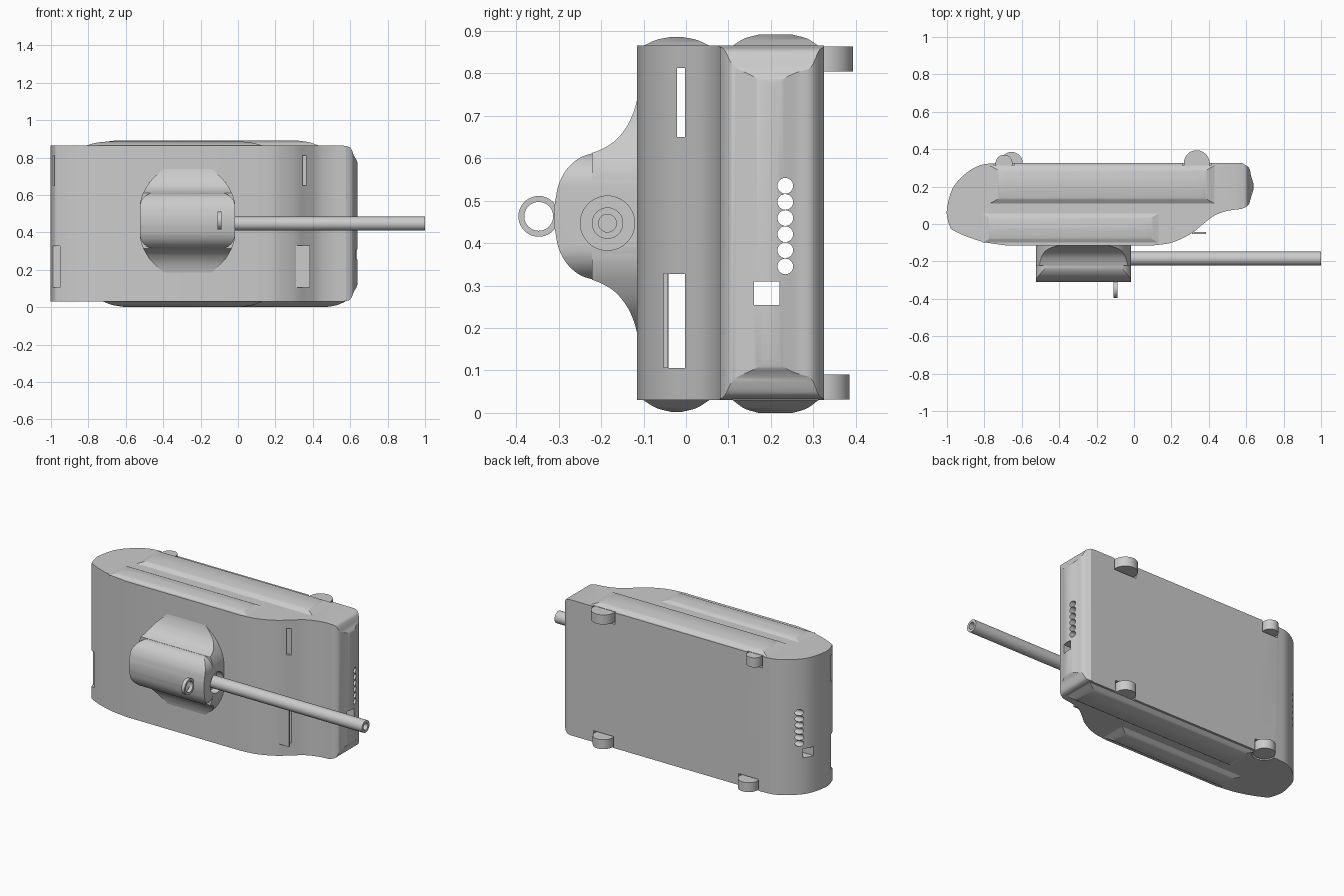
import bpy, bmesh, math
from mathutils import Vector

cube = bpy.data.objects.get("Cube")
if cube:
    bpy.data.objects.remove(cube, do_unlink=True)


def spline(pts, n=6):
    """Smooth open run through a few points."""
    p = [Vector(q) for q in pts]
    p = [2 * p[0] - p[1]] + p + [2 * p[-1] - p[-2]]
    out = []
    for a, b, c, d in zip(p, p[1:], p[2:], p[3:]):
        for i in range(n):
            t = i / n
            out.append(0.5 * (2 * b + (c - a) * t + (2 * a - 5 * b + 4 * c - d) * t ** 2
                              + (3 * b - a - 3 * c + d) * t ** 3))
    return out + [p[-2]]


def circle(cx, cy, r, n=40):
    return [(cx + r * math.cos(2 * math.pi * i / n), cy + r * math.sin(2 * math.pi * i / n))
            for i in range(n)]


def rect(x0, x1, y0, y1):
    return [(x0, y0), (x1, y0), (x1, y1), (x0, y1)]


def prism(name, pts, axis, lo, hi):
    """Extrude a closed 2D outline along one world axis."""
    place = {"X": lambda p, h: (h, p[0], p[1]),
             "Y": lambda p, h: (p[0], h, p[1]),
             "Z": lambda p, h: (p[0], p[1], h)}[axis]
    bm = bmesh.new()
    ends = [[bm.verts.new(place(p, h)) for p in pts] for h in (lo, hi)]
    for loop in ends:
        bm.faces.new(loop)
    for i in range(len(pts)):
        j = (i + 1) % len(pts)
        bm.faces.new((ends[0][i], ends[0][j], ends[1][j], ends[1][i]))
    bmesh.ops.recalc_face_normals(bm, faces=bm.faces)
    mesh = bpy.data.meshes.new(name)
    bm.to_mesh(mesh)
    bm.free()
    ob = bpy.data.objects.new(name, mesh)
    bpy.context.collection.objects.link(ob)
    return ob


def select(ob):
    bpy.ops.object.select_all(action="DESELECT")
    ob.select_set(True)
    bpy.context.view_layer.objects.active = ob


def boolean(ob, tool, op):
    mod = ob.modifiers.new(op.lower(), "BOOLEAN")
    mod.operation, mod.object, mod.solver = op, tool, "EXACT"
    select(ob)
    bpy.ops.object.modifier_apply(modifier=mod.name)
    bpy.data.objects.remove(tool, do_unlink=True)
    return ob


def cut(ob, pts, axis, lo, hi):
    return boolean(ob, prism("cutter", pts, axis, lo, hi), "DIFFERENCE")


def smooth(ob):
    select(ob)
    bpy.ops.object.shade_smooth_by_angle(angle=math.radians(28))
    return ob


BOTTOM, TOP, BACK = 0.03, 0.865, 0.325

# Hull: plan outline, trimmed by the rounded corners of the right end
plan = (spline([(-.74, BACK), (-.82, .315), (-.9, .27), (-.97, .19), (-1, .08), (-.995, .02), (-.98, -.025)])
        + spline([(-.975, -.03), (-.9, -.065), (-.8, -.097), (-.68, -.115)])
        + spline([(.1, -.115), (.2, -.1), (.3, -.055), (.37, 0), (.43, .045), (.5, .07), (.57, .08)])
        + spline([(.575, .08), (.61, .1), (.625, .14), (.64, .2), (.625, .26), (.615, .3), (.58, BACK)]))
hull = prism("hull", plan, "Z", BOTTOM, TOP)
corner = spline([(.56, TOP), (.6, .853), (.62, .81), (.635, .785), (.642, .75)])
mid = (TOP + BOTTOM) / 2
side = [(-1.1, TOP)] + corner + [(x, 2 * mid - z) for x, z in reversed(corner)] + [(-1.1, BOTTOM)]
boolean(hull, prism("trim", side, "Y", -1, 1), "INTERSECT")

# Lengthwise slots, window and row of round ports
cut(hull, rect(-.021, -.002, .65, .812), "X", -1.2, 1.2)
cut(hull, rect(-.041, -.002, .106, .327), "X", -1.2, 1.2)
cut(hull, rect(.16, .22, .254, .31), "X", -1.2, 1.2)
for i in range(6):
    cut(hull, circle(.234, .345 + .038 * i, .0185, 24), "X", -1.2, 1.2)

# Back lugs sitting in shallow pockets
for name, x, r, lo, hi in [("upper_left_lug", .335, .069, .804, .863),
                           ("upper_right_lug", -.695, .045, .804, .863),
                           ("lower_left_lug", .335, .06, .032, .09),
                           ("lower_right_lug", -.655, .06, .032, .09)]:
    upper = lo > mid
    cut(hull, circle(x, BACK - .002, r + .008), "Z", lo - (.01 if upper else .1), hi + (.1 if upper else .01))
    smooth(prism(name, circle(x, BACK, r), "Z", lo, hi))
smooth(hull)


# Domed ridges along top and bottom: two crossed profiles
def ridge(name, x0, x1, y0, y1, flat, height, level, sign):
    def dome(a, b, edge):
        left = spline([(0, 0), (edge * .45, height * .65), (edge, height)], 5)
        pts = [(a + u, level + sign * v) for u, v in left]
        pts += [(b - u, level + sign * v) for u, v in reversed(left)]
        return pts + [(b, level - sign * .01), (a, level - sign * .01)]
    ob = prism(name, dome(y0, y1, (y1 - y0) * (1 - flat) / 2), "X", x0, x1)
    smooth(boolean(ob, prism("ends", dome(x0, x1, .11), "Y", -1, 1), "INTERSECT"))


ridge("top_front_ridge", -.81, .13, -.1, .055, .15, .021, TOP, 1)
ridge("top_back_ridge", -.77, .43, .11, .312, .4, .026, TOP, 1)
ridge("bottom_front_ridge", -.72, .13, -.1, .055, .15, .028, BOTTOM, -1)
ridge("bottom_back_ridge", -.6, .575, .11, .312, .4, .03, BOTTOM, -1)

# Gun pod: rounded housing on a flared skirt
PX, PZ = -.27, .463


def mirrored(run):
    """Reflect an upper (depth, height) run below the pod centre line."""
    return [(y, PZ + z) for y, z in run] + [(y, PZ - z) for y, z in reversed(run)]


def four_way(run):
    half = list(run) + [(-u, v) for u, v in reversed(run)]
    return [(PX + u, PZ + v) for u, v in half] + [(PX - u, PZ - v) for u, v in half]


nose = spline([(-.215, .15), (-.25, .138), (-.28, .112), (-.3, .075), (-.31, .025)])
pod = prism("pod_housing", mirrored([(-.11, .15)] + nose), "X", PX - .3, PX + .3)
frame = [(.175 + .08 * math.cos(a), .07 + .08 * math.sin(a))
         for a in (math.pi / 2 * i / 10 for i in range(11))]
boolean(pod, prism("frame", four_way(frame), "Y", -1, 1), "INTERSECT")

flare = spline([(-.114, .28), (-.122, .25), (-.138, .214), (-.165, .18), (-.195, .16), (-.222, .149)])
skirt = prism("pod_skirt", mirrored(flare), "X", PX - .3, PX + .3)
oval = spline([(.255, .07), (.25, .11), (.233, .155), (.195, .215), (.125, .28)])
boolean(skirt, prism("oval", four_way(oval), "Y", -1, 1), "INTERSECT")
boolean(pod, skirt, "UNION")

# Gun socket, hollow barrel and its seat
GY, GZ = -.185, .447
cut(pod, circle(GY, GZ, .064), "X", -.06, .1)
smooth(pod)
barrel = prism("barrel", circle(GY, GZ, .037), "X", -.1, 1)
smooth(cut(barrel, circle(GY, GZ, .021), "X", .5, 1.1))

# Sight ring on the pod nose
ring = prism("sight_ring", circle(-.347, PZ, .048), "X", -.11, -.088)
smooth(cut(ring, circle(-.347, PZ, .034), "X", -.2, 0))

# Open hatch plate beside the lower slot
prism("hatch_plate", rect(.31, .385, -.053, -.042), "Z", .106, .33)
